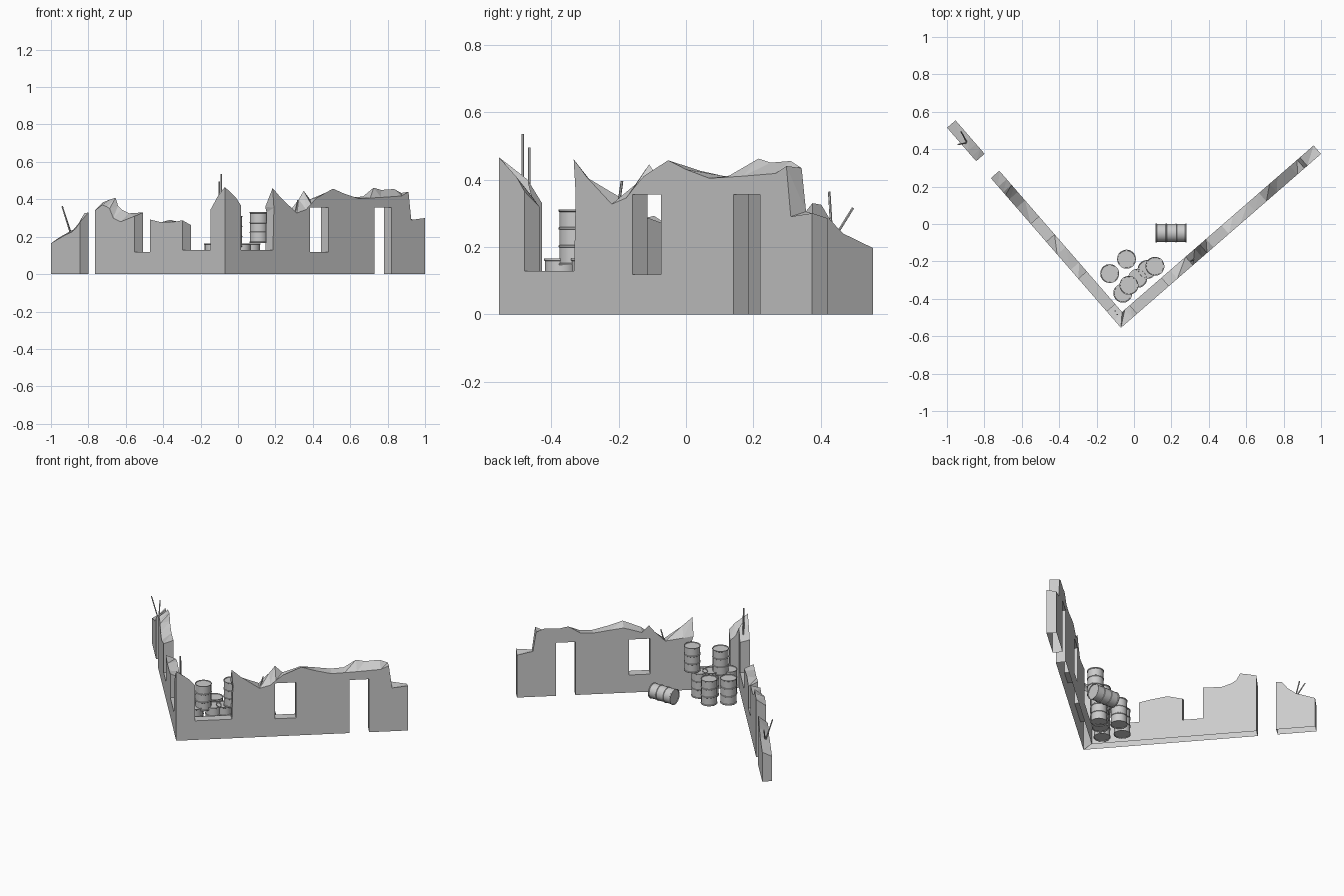
import bpy, bmesh, math
from mathutils import Vector, Matrix

if "Cube" in bpy.data.objects:
    bpy.data.objects.remove(bpy.data.objects["Cube"])

T = 0.06                                  # wall thickness
CORNER = Vector((-0.07, -0.555, 0))
DIR_R = Vector((0.755, 0.656, 0))         # right wall run
DIR_L = Vector((-0.656, 0.755, 0))        # left wall run


def material(name, v):
    m = bpy.data.materials.new(name)
    m.diffuse_color = (v, v, v, 1)
    m.use_nodes = True
    m.node_tree.nodes["Principled BSDF"].inputs["Base Color"].default_value = m.diffuse_color
    return m


GREY = material("concrete_grey", 0.6)


def finish(bm, name, mat):
    bmesh.ops.recalc_face_normals(bm, faces=bm.faces[:])
    me = bpy.data.meshes.new(name)
    bm.to_mesh(me)
    bm.free()
    me.materials.append(mat)
    ob = bpy.data.objects.new(name, me)
    bpy.context.collection.objects.link(ob)
    return ob


def wall(name, along, inward, rows):
    """Broken wall: rows are (distance, outer top z, inner top z)."""
    bm = bmesh.new()

    def vert(s, z, inner):
        s = max(s, T) if inner else s     # mitre at the corner
        return bm.verts.new(CORNER + along * s + inward * (T * inner) + Vector((0, 0, z)))
    s0, s1 = rows[0][0], rows[-1][0]
    loops = []
    for k in (0, 1):
        loops.append([vert(s0, 0, k)] + [vert(r[0], r[1 + k], k) for r in rows] + [vert(s1, 0, k)])
    a, b = loops
    bm.faces.new(a)
    bm.faces.new(b[::-1])
    n = len(a)
    for i in range(n):
        j = (i + 1) % n
        bm.faces.new((a[i], a[j], b[j]))
        bm.faces.new((a[i], b[j], b[i]))
    bm.normal_update()
    bmesh.ops.triangulate(bm, faces=[f for f in bm.faces if len(f.verts) > 4])
    return finish(bm, name, GREY)


def cut(ob, along, inward, s0, s1, z0, z1):
    """Cut a rectangular opening through a wall."""
    bm = bmesh.new()
    bmesh.ops.create_cube(bm, size=1)
    c = CORNER + along * (s0 + s1) / 2 + inward * T / 2 + Vector((0, 0, (z0 + z1) / 2))
    rot = Matrix.Rotation(math.atan2(along.y, along.x), 4, 'Z')
    bm.transform(Matrix.Translation(c) @ rot @ Matrix.Diagonal((s1 - s0, 0.2, z1 - z0, 1)))
    cutter = finish(bm, "opening_cutter", GREY)
    mod = ob.modifiers.new("opening", 'BOOLEAN')
    mod.operation, mod.solver, mod.object = 'DIFFERENCE', 'EXACT', cutter
    bpy.context.view_layer.objects.active = ob
    bpy.ops.object.modifier_apply(modifier=mod.name)
    bpy.data.objects.remove(cutter)


def open_bottom(ob):
    """Remove the hidden faces resting on the ground."""
    bm = bmesh.new()
    bm.from_mesh(ob.data)
    low = [f for f in bm.faces if all(v.co.z < 1e-4 for v in f.verts)]
    bmesh.ops.delete(bm, geom=low, context='FACES')
    bm.to_mesh(ob.data)
    bm.free()


# right wall with low breach, window and doorway
right = wall("right_wall", DIR_R, DIR_L, [
    (0, .466, .40), (.08, .407, .35), (.115, .365, .318), (.115, .128, .128),
    (.34, .128, .128), (.347, .355, .33), (.338, .46, .36), (.40, .405, .35),
    (.51, .327, .335), (.575, .345, .40), (.61, .375, .445), (.655, .41, .40),
    (.765, .457, .435), (.846, .43, .425), (.95, .404, .41), (1.03, .407, .415),
    (1.105, .41, .462), (1.16, .413, .45), (1.25, .418, .455), (1.30, .44, .434),
    (1.32, .29, .305), (1.417, .30, .285)])
cut(right, DIR_R, DIR_L, .603, .732, .118, .356)
cut(right, DIR_R, DIR_L, 1.06, 1.18, -.1, .356)

# left wall, broken down to its window sill
left = wall("left_wall", DIR_L, DIR_R, [
    (0, .466, .40), (.055, .42, .40), (.117, .345, .33), (.117, .128, .128),
    (.346, .128, .128), (.346, .288, .262), (.41, .28, .275), (.52, .277, .29),
    (.61, .292, .265), (.61, .118, .118), (.735, .118, .118), (.735, .31, .33),
    (.85, .28, .325), (.91, .30, .345), (.94, .35, .365), (.96, .36, .408),
    (1.0, .37, .40), (1.06, .34, .385)])

# separate stump beyond the missing left doorway
stump = wall("left_wall_stump", DIR_L, DIR_R, [
    (1.18, .28, .33), (1.215, .245, .325), (1.25, .225, .28), (1.30, .21, .24),
    (1.417, .165, .197)])
for ob in (right, left, stump):
    open_bottom(ob)


def rebar(p, q):
    p, q = Vector(p), Vector(q)
    bm = bmesh.new()
    bmesh.ops.create_cone(bm, cap_ends=True, segments=6, radius1=.004, radius2=.004,
                          depth=(q - p).length)
    bm.transform(Matrix.Translation((p + q) / 2) @ (q - p).to_track_quat('Z', 'Y').to_matrix().to_4x4())
    finish(bm, "rebar", GREY)


# bent reinforcing bars
for p, q in [((-.10, -.465, .30), (-.10, -.465, .495)),
             ((-.09, -.484, .30), (-.09, -.484, .535)),
             ((-.89, .435, .20), (-.94, .425, .363)),
             ((-.89, .43, .21), (-.925, .495, .315)),
             ((.295, -.205, .29), (.32, -.19, .395))]:
    rebar(p, q)

# drum outline: recessed lid, rims and two rolling hoops
R, H = .051, .165
half = [(0, .004), (.046, .004), (.047, 0), (R, 0), (R, .005), (.048, .007),
        (.048, .052), (R, .054), (R, .058), (.048, .060)]
PROFILE = half + [(r, H - z) for r, z in reversed(half)]


def drum(loc, lying=False):
    bm = bmesh.new()
    vs = [bm.verts.new((r, 0, z)) for r, z in PROFILE]
    es = [bm.edges.new(e) for e in zip(vs, vs[1:])]
    bmesh.ops.spin(bm, geom=vs + es, cent=(0, 0, 0), axis=(0, 0, 1),
                   angle=math.tau, steps=20, use_merge=True)
    bmesh.ops.remove_doubles(bm, verts=bm.verts[:], dist=1e-5)
    m = Matrix.Translation(loc)
    if lying:
        m = m @ Matrix.Rotation(math.pi / 2, 4, 'Y')
    bm.transform(m)
    ob = finish(bm, "drum", GREY)
    bpy.ops.object.select_all(action='DESELECT')
    ob.select_set(True)
    bpy.context.view_layer.objects.active = ob
    bpy.ops.object.shade_smooth_by_angle(angle=math.radians(30))


# standing, stacked and fallen drums
for x, y in [(-.13, -.265), (-.04, -.188), (.07, -.243), (.02, -.29), (-.06, -.37)]:
    drum((x, y, 0))
drum((.112, -.226, .167))
drum((-.027, -.328, .146))
drum((.116, -.048, R), lying=True)
